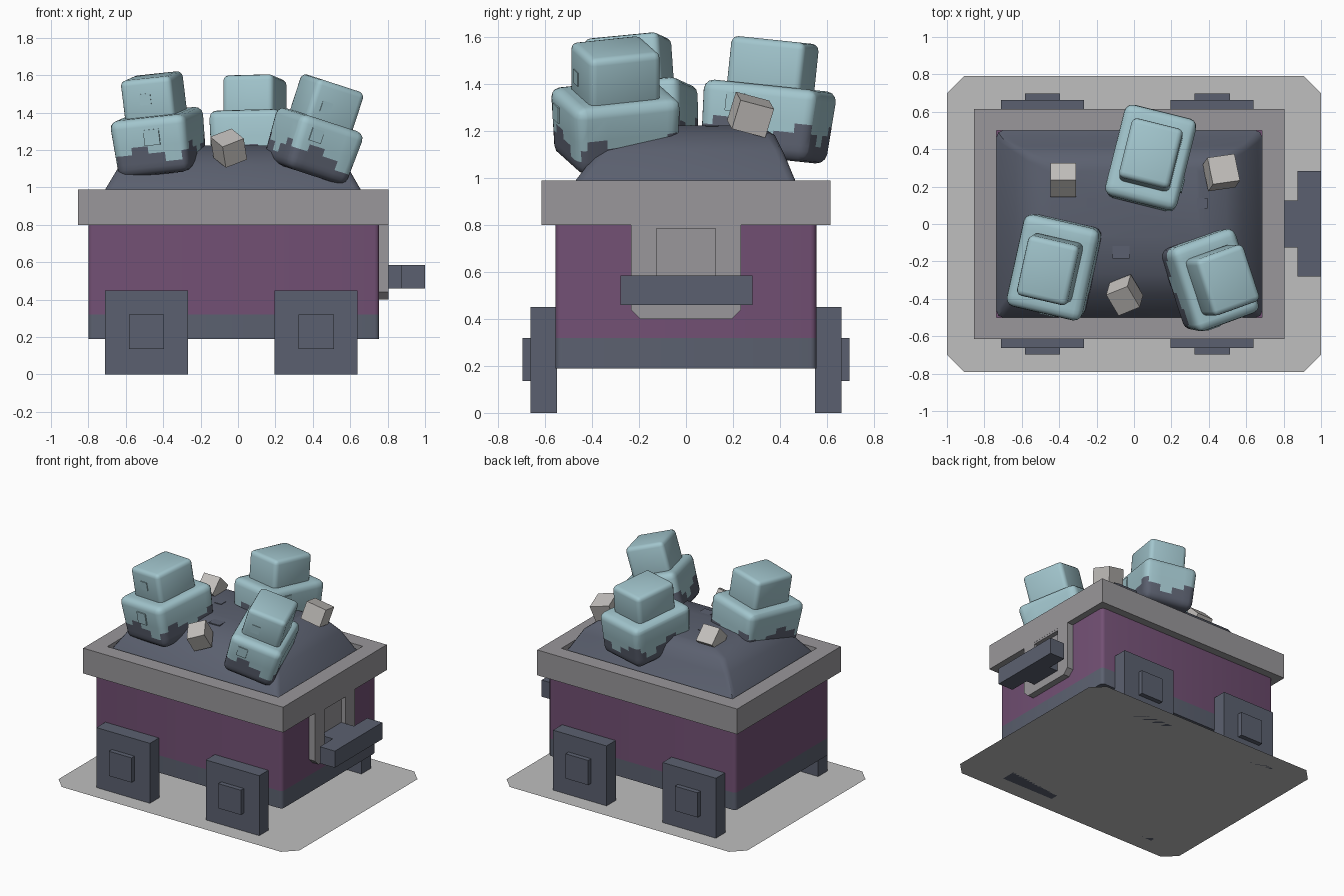
import bpy, bmesh
from math import radians
from mathutils import Matrix, Vector

if "Cube" in bpy.data.objects:
    bpy.data.objects.remove(bpy.data.objects["Cube"])


def material(name, rgb):
    m = bpy.data.materials.new(name)
    m.use_nodes = True
    m.diffuse_color = (*rgb, 1)
    m.node_tree.nodes["Principled BSDF"].inputs["Base Color"].default_value = (*rgb, 1)
    return m


PURPLE = material("purple paint", (0.17, 0.08, 0.175))
SLATE = material("slate", (0.105, 0.118, 0.16))
STEEL = material("grey steel", (0.32, 0.31, 0.325))
TEAL = material("pale teal", (0.36, 0.56, 0.61))
PALE = material("pale grey ground", (0.52, 0.52, 0.52))
STONE = material("pale stone", (0.55, 0.53, 0.51))


def finish(name, bm, mats, smooth=None):
    bmesh.ops.recalc_face_normals(bm, faces=bm.faces)
    mesh = bpy.data.meshes.new(name)
    bm.to_mesh(mesh)
    bm.free()
    for m in mats:
        mesh.materials.append(m)
    ob = bpy.data.objects.new(name, mesh)
    bpy.context.collection.objects.link(ob)
    if smooth:
        bpy.ops.object.select_all(action='DESELECT')
        ob.select_set(True)
        bpy.context.view_layer.objects.active = ob
        bpy.ops.object.shade_smooth_by_angle(angle=radians(smooth))
    return ob


def box_bm(size):
    bm = bmesh.new()
    bmesh.ops.create_cube(bm, size=1)
    bmesh.ops.scale(bm, vec=size, verts=bm.verts)
    return bm


def box(name, x, y, z, mat, corner=0):
    """Box from (low, high) ranges, with optional rounded upright edges."""
    bm = box_bm([b - a for a, b in (x, y, z)])
    bmesh.ops.translate(bm, vec=[(a + b) / 2 for a, b in (x, y, z)], verts=bm.verts)
    if corner:
        upright = [e for e in bm.edges if abs(e.verts[0].co.z - e.verts[1].co.z) > 0.01]
        bmesh.ops.bevel(bm, geom=upright, offset=corner, segments=3, profile=0.5, affect='EDGES')
    return finish(name, bm, [mat], 40 if corner else None)


def rect(x0, x1, y0, y1, z):
    return [(x0, y0, z), (x1, y0, z), (x1, y1, z), (x0, y1, z)]


def loft(rings, closed=False):
    bm = bmesh.new()
    loops = [[bm.verts.new(p) for p in r] for r in rings]
    pairs = list(zip(loops, loops[1:])) + ([(loops[-1], loops[0])] if closed else [])
    for a, b in pairs:
        for i in range(len(a)):
            j = (i + 1) % len(a)
            bm.faces.new((a[i], a[j], b[j], b[i]))
    if not closed:
        bm.faces.new(loops[0])
        bm.faces.new(loops[-1])
    return bm


# Ground sheet with clipped corners
bm = bmesh.new()
W, D, C = 1.0, 0.79, 0.09
quarter = [(W, D - C), (W - C, D)]
outline = quarter + [(-x, y) for x, y in quarter[::-1]]
outline += [(-x, -y) for x, y in outline]
bm.faces.new([bm.verts.new((x, y, 0)) for x, y in outline])
finish("ground_sheet", bm, [PALE])

# Cart body and rim
box("body_base_band", (-0.80, 0.755), (-0.555, 0.555), (0.19, 0.32), SLATE, 0.025)
box("body_panels", (-0.80, 0.755), (-0.555, 0.555), (0.32, 0.82), PURPLE, 0.025)
outer, inner = (-0.855, 0.805, -0.615, 0.615), (-0.735, 0.685, -0.50, 0.50)
finish("rim", loft([rect(*outer, 0.80), rect(*outer, 0.99),
                    rect(*inner, 0.99), rect(*inner, 0.80)], closed=True), [STEEL])

# Wheels and hubs
for side, sy in (("right", -1), ("left", 1)):
    for place, cx in (("rear", -0.49), ("front", 0.418)):
        for part, half, lo, hi, reach in (("wheel", 0.222, 0, 0.45, 0.662),
                                          ("hub", 0.094, 0.135, 0.32, 0.697)):
            box(f"{place}_{side}_{part}", (cx - half, cx + half),
                sorted((sy * 0.55, sy * reach)), (lo, hi), SLATE)

# Coupling bracket, its recess and the T-shaped bar
half = [(0.125, 0.46), (0.125, 0.80), (0.235, 0.80), (0.235, 0.44), (0.195, 0.40)]
profile = half + [(-y, z) for y, z in half[::-1]]
finish("coupling_bracket", loft([[(x, y, z) for y, z in profile] for x in (0.74, 0.805)]), [STEEL])
box("bracket_recess", (0.74, 0.77), (-0.125, 0.125), (0.46, 0.80), STEEL)
box("bracket_lintel", (0.74, 0.804), (-0.125, 0.125), (0.785, 0.80), STEEL)
box("coupling_neck", (0.76, 0.88), (-0.125, 0.125), (0.46, 0.585), SLATE)
box("coupling_bar", (0.875, 1.0), (-0.28, 0.283), (0.46, 0.585), SLATE)

# Heaped load
heap = loft([rect(-0.735, 0.685, -0.50, 0.50, 0.94),
             rect(-0.71, 0.655, -0.47, 0.465, 0.99),
             rect(-0.63, 0.58, -0.37, 0.41, 1.12),
             rect(-0.57, 0.49, -0.27, 0.37, 1.19),
             rect(-0.45, 0.35, -0.08, 0.31, 1.225)])
ridges = [e for e in heap.edges if len({round(v.co.z, 3) for v in e.verts}) == 2]
bmesh.ops.bevel(heap, geom=ridges, offset=0.03, segments=2, profile=0.5, affect='EDGES')
finish("load_heap", heap, [SLATE], 35)
for i, (x, y, s, z) in enumerate([(-0.225, 0.11, 0.028, 1.225), (0.365, 0.11, 0.028, 1.222),
                                  (-0.07, -0.14, 0.045, 1.214)]):
    box(f"heap_fleck_{i + 1}", (x - s, x + s), (y - s, y + s), (z - 0.003, z + 0.004), SLATE)


# Two-tier crystals with a ragged dark underside
def dark_rule(face):
    c = face.calc_center_median()
    if c.z < -0.085:
        return 1
    step = int((c.x + 1) / 0.09) + int((c.y + 1) / 0.09)
    if c.z < -0.035:
        return int(step % 4 != 0)
    return int(c.z < 0.005 and step % 4 == 2)


def crystal(name, centre, size, top_size, lift, turn, tilt_x, tilt_y, flecks):
    rot = (Matrix.Rotation(radians(tilt_y), 4, 'Y') @ Matrix.Rotation(radians(tilt_x), 4, 'X')
           @ Matrix.Rotation(radians(turn), 4, 'Z'))
    place = Matrix.Translation(centre) @ rot
    # lower block, slightly narrower underneath
    bm = box_bm(size)
    for v in bm.verts:
        if v.co.z < 0:
            v.co.x *= 0.94
            v.co.y *= 0.94
    bmesh.ops.bevel(bm, geom=bm.edges[:], offset=0.045, segments=3, profile=0.5, affect='EDGES')
    cuts = [((0, 0, z), (0, 0, 1)) for z in (-0.085, -0.035, 0.005)]
    for k in range(-2, 3):
        cuts += [((k * 0.09 - 0.01, 0, 0), (1, 0, 0)), ((0, k * 0.09 - 0.01, 0), (0, 1, 0))]
    for co, no in cuts:
        bmesh.ops.bisect_plane(bm, geom=bm.verts[:] + bm.edges[:] + bm.faces[:],
                               plane_co=co, plane_no=no)
    for f in bm.faces:
        f.material_index = dark_rule(f)
    finish(name + "_lower", bm, [TEAL, SLATE], 40).matrix_world = place
    # upper block
    bm = box_bm(top_size)
    bmesh.ops.bevel(bm, geom=bm.edges[:], offset=0.03, segments=3, profile=0.5, affect='EDGES')
    finish(name + "_upper", bm, [TEAL], 40).matrix_world = place @ Matrix.Translation((0, 0, lift))
    # thin square flecks on the faces
    for i, (x, y, z, s) in enumerate(flecks):
        thin = (0.008, s, s) if abs(x) > abs(y) else (s, 0.008, s)
        ob = finish(f"{name}_fleck_{i + 1}", box_bm(thin), [TEAL])
        ob.matrix_world = place @ Matrix.Translation((x, y, z))


crystal("rear_crystal", (-0.42, -0.225, 1.24), (0.42, 0.51, 0.31), (0.28, 0.33, 0.25), 0.235,
        -13, 4, -7, [(0.02, -0.255, 0.05, 0.085), (-0.01, -0.165, 0.25, 0.06)])
crystal("left_crystal", (0.09, 0.345, 1.24), (0.40, 0.51, 0.31), (0.28, 0.33, 0.25), 0.225,
        -14, -6, 0, [(0.2, -0.10, 0.07, 0.08)])
crystal("front_crystal", (0.40, -0.30, 1.22), (0.38, 0.48, 0.30), (0.28, 0.32, 0.24), 0.235,
        19, 0, 18, [(-0.08, -0.24, 0.06, 0.07), (-0.05, -0.16, 0.22, 0.06)])

# Loose stones
for i, (centre, size, angles) in enumerate([
        ((-0.378, 0.235, 1.25), (0.135, 0.13, 0.13), (45, 0, 0)),
        ((0.467, 0.275, 1.27), (0.15, 0.15, 0.13), (-15, 14, 8)),
        ((-0.05, -0.38, 1.21), (0.13, 0.14, 0.13), (24, -20, 22))]):
    stone = finish(f"stone_{i + 1}", box_bm(size), [STONE])
    stone.location = Vector(centre)
    stone.rotation_euler = [radians(a) for a in angles]
